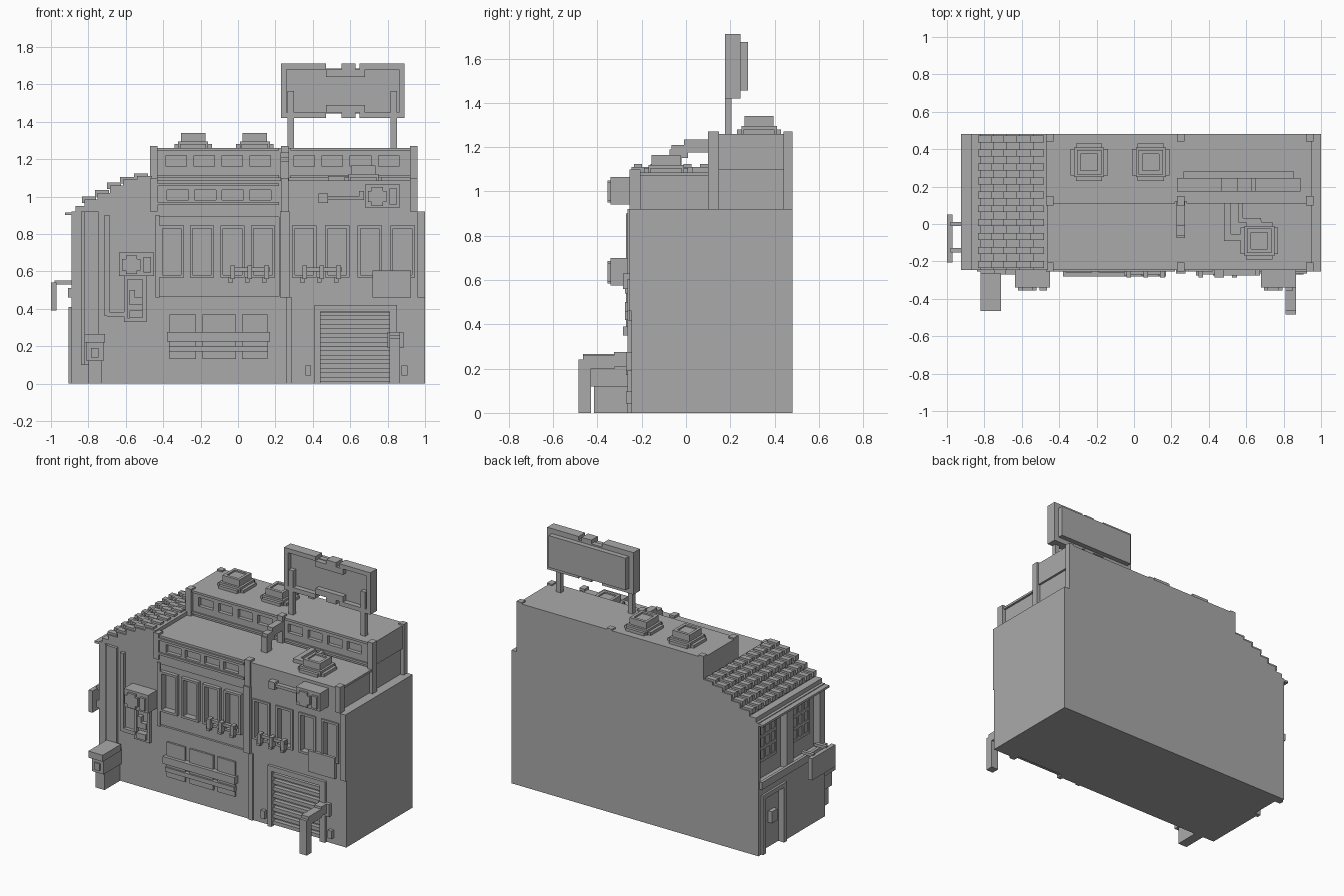
import bpy, bmesh

cube = bpy.data.objects.get("Cube")
if cube:
    bpy.data.objects.remove(cube, do_unlink=True)

grey = bpy.data.materials.new("plain_grey")
grey.use_nodes = True
colour = (.4, .4, .4, 1)
grey.diffuse_color = colour
grey.node_tree.nodes["Principled BSDF"].inputs["Base Color"].default_value = colour

# Main planes of the building
FRONT, BACK, LEFT, RIGHT = -.245, .48, -.89, 1
EAVE, LOW_ROOF, HIGH_ROOF, MIDDLE = .92, 1.085, 1.26, .12


def build(name, parts):
    """One object made of boxes, each given as its x, y and z ranges."""
    bm = bmesh.new()
    for part in parts:
        for vert in bmesh.ops.create_cube(bm, size=1)["verts"]:
            vert.co = [max(ends) if c > 0 else min(ends) for c, ends in zip(vert.co, part)]
    mesh = bpy.data.meshes.new(name)
    bm.to_mesh(mesh)
    bm.free()
    mesh.materials.append(grey)
    obj = bpy.data.objects.new(name, mesh)
    bpy.context.collection.objects.link(obj)
    return obj


def cut(target, name, parts):
    cutter = build(name, parts)
    cutter.hide_render = cutter.hide_viewport = True
    modifier = target.modifiers.new(name, "BOOLEAN")
    modifier.operation, modifier.solver, modifier.object = "DIFFERENCE", "EXACT", cutter


def mid(centre, size):
    return (centre - size / 2, centre + size / 2)


def up(start, size):
    return (start, start + size)


def row(start, step, count):
    return [start + step * i for i in range(count)]


def plate(x, z, out=.02):
    """Box standing out from the front wall."""
    return (x, (FRONT - out, FRONT), z)


def recess(x, z, depth, wall=FRONT):
    return (x, (wall - .1, wall + depth), z)


def frame(x, z, y, bar):
    """Four bars round an upright rectangle."""
    (left, right), (low, high) = x, z
    inside = (left + bar, right - bar)
    return [(up(left, bar), y, z), (up(right, -bar), y, z),
            (inside, y, up(low, bar)), (inside, y, up(high, -bar))]


# Main walls with recesses for windows, shutter, side windows and door
walls = build("main_walls", [((LEFT, RIGHT), (FRONT, BACK), (0, EAVE))])
pane_centres = row(-.355, .163, 4) + row(.355, .175, 4)
shutter_x, shutter_z = (.44, .81), (0, .38)
side_bays, door_y = (.31, -.05), mid(.32, .2)
cut(walls, "panel_cutter", [recess((-.43, .22), (.465, .89), .015)])
cut(walls, "opening_cutter",
    [recess(mid(x, .1), (.58, .83), .035) for x in pane_centres]
    + [recess(shutter_x, (-.1, .38), .03)]
    + [((-1, LEFT + .05), mid(y, .29), (.49, .89)) for y in side_bays]
    + [((-1, LEFT + .03), door_y, (-.1, .38))])

# Window surrounds on the main front
surrounds = []
for x in pane_centres:
    surrounds += frame(mid(x, .13), (.566, .844), (FRONT - .01, FRONT + .02), .015)
build("window_surrounds", surrounds)

# Upper storey: lower front block, taller back block
block_x, cap_x = (-.46, .935), (-.47, .95)
front_block = build("front_upper_block", [(block_x, (FRONT, MIDDLE), (.9, LOW_ROOF - .01))])
cut(front_block, "front_clerestory_cutter",
    [recess(up(x, .115), (.98, 1.035), .025) for x in row(-.38, .147, 4)])
build("front_roof", [(cap_x, (FRONT, MIDDLE), (LOW_ROOF - .015, LOW_ROOF))])
build("back_lower_block", [(block_x, (MIDDLE + .01, BACK), (.9, 1.11))])
back_block = build("back_upper_block", [(cap_x, (MIDDLE, BACK), (1.1, HIGH_ROOF))])
cut(back_block, "back_clerestory_cutter",
    [recess(up(x, .11), (1.16, 1.22), .025, MIDDLE)
     for start in (-.385, .3) for x in row(start, .15, 4)])

# Trim rails above and below the clerestory windows
left_half, right_half = (-.43, .22), (.28, .93)
build("clerestory_trim",
      [(x, (MIDDLE - .01, MIDDLE), up(z, .015)) for x in (left_half, right_half) for z in (1.1, 1.245)]
      + [plate(left_half, up(z, .015), .01) for z in (.955, 1.055)])

# Posts at the corners and the middle of both roofs
posts = []
for x in (-.45, .25, .94):
    for y, depth, top in ((FRONT - .01, .05, 1.1), (MIDDLE - .02, .05, 1.27), (BACK, -.04, 1.27)):
        posts.append((mid(x, .04), up(y, depth), (EAVE, top)))
build("corner_posts", posts)
build("wall_strips", [plate(mid(.25, .05), (.46, EAVE)), plate(mid(.275, .03), (0, .46), .01),
                      plate((.96, RIGHT), (.46, EAVE), .01), plate(mid(-.43, .02), (.46, .9), .01)])
build("wall_plate", [plate((.72, .925), (.46, .605))])

# Stepped tiled roof on the left wing
steps = list(zip((-.925, -.87, -.82, -.75, -.685, -.615, -.54),
                 (.915, .95, .985, 1.02, 1.06, 1.09, 1.11)))
build("stepped_roof", [((x, -.46), (FRONT, BACK), (.9, z)) for x, z in steps])
build("roof_tiles", [(up(x - .015, .075), up(y, .037), (z - .02, z + .014))
                     for x, z in steps[2:] for y in row(FRONT + .01, .0745, 10)])

# Left side: ledge, window grids and door
build("side_ledge", [((LEFT - .02, LEFT), (FRONT, BACK - .01), (.46, .51))])
grids = []
for bay in side_bays:
    depth = up(LEFT + .045, .025)
    grids += [(depth, mid(y, .02), (.6, .87)) for y in row(bay - .09, .06, 4)]
    grids += [(depth, mid(bay, .2), mid(z, .02)) for z in row(.61, .083, 4)]
build("side_window_grids", grids)
jamb = (LEFT - .015, LEFT)
build("side_door_frame", [(jamb, up(door_y[0], -.03), (0, .41)), (jamb, up(door_y[1], .03), (0, .41)),
                          (jamb, door_y, (.38, .41))])
build("side_door_box", [(up(LEFT, .04), mid(.3, .06), mid(.21, .08))])

# Hanging board on the left side
build("side_sign", [(up(-1, .03), (-.205, .05), (.39, .54))])
build("side_sign_arms", [((-.98, LEFT), mid(y, .024), mid(.54, .02)) for y in (-.14, 0)])

# Billboard with a notched frame, mirrored about its middle
board_x, board_z, half_width, half_height = .56, 1.565, .33, .145
board_y = (.175, .245)
board = []
for side in (-1, 1):
    edge = board_z + side * half_height
    lip, bar = up(edge, -side * .03), up(edge - side * .03, -side * .04)
    board += [(up(board_x + side * half_width, -side * .03), board_y, mid(board_z, .29)),
              (mid(board_x + .015, .21), board_y, bar),
              (mid(board_x + .03, .075), board_y, lip)]
    board += [(up(board_x + s * half_width, -s * .24), board_y, lip) for s in (-1, 1)]
build("billboard_frame", board)
build("billboard_panel", [(mid(board_x, .6), (.21, .245), mid(board_z, .24)),
                          (mid(board_x, .59), (.24, .28), mid(board_z, .22))])
build("billboard_posts", [(up(x, .035), up(.175, .03), (HIGH_ROOF, board_z)) for x in (.265, .815)])


def vent(name, x, y, z):
    """Stacked roof vent with a rimmed cap."""
    def tier(width, depth, low, high):
        return (mid(x, width), mid(y, depth), (z + low, z + high))
    rim = up(z + .035, .045)
    parts = [tier(.2, .14, 0, .02), tier(.14, .2, 0, .02), tier(.16, .16, 0, .035), tier(.11, .11, .03, .07)]
    for s in (-.055, .055):
        parts += [(mid(x + s, .02), mid(y, .13), rim), (mid(x, .09), mid(y + s, .02), rim)]
    build(name, parts)


vent("roof_vent_left", -.24, .33, HIGH_ROOF)
vent("roof_vent_middle", .09, .33, HIGH_ROOF)
vent("roof_vent_front", .67, -.09, LOW_ROOF)

# Duct and pipes on the front roof
duct_x, pipe_z = mid(.25, .045), up(LOW_ROOF, .025)
build("arched_duct", [(duct_x, (-.01, MIDDLE), (1.175, 1.235)), (duct_x, (-.065, .01), (1.15, 1.21)),
                      (duct_x, (-.075, -.02), (LOW_ROOF, 1.19))])
build("roof_pipes", [(mid(.5, .035), (-.09, MIDDLE), pipe_z), ((.5, .6), mid(-.07, .035), pipe_z),
                     (mid(.57, .025), (.03, MIDDLE), pipe_z), ((.56, .68), mid(.02, .025), pipe_z),
                     (mid(.67, .025), (-.01, .02), pipe_z)])


def cooling_unit(name, x, z):
    """Wall unit with a raised fan cross and a side grille."""
    fan_x, fan_z = x + .065, z + .06
    build(name, [plate(up(x, .185), up(z, .125), .095),
                 plate(mid(fan_x, .1), mid(fan_z, .06), .11),
                 plate(mid(fan_x, .06), mid(fan_z, .1), .11),
                 plate(up(x + .13, .04), mid(fan_z, .085), .11)])


cooling_unit("cooling_unit_left", -.635, .575)
cooling_unit("cooling_unit_right", .68, .94)
build("unit_pipe", [plate(mid(.455, .05), mid(.99, .05), .04), plate((.48, .66), mid(.99, .02), .03),
                    plate(mid(.66, .025), (.98, 1.03), .03)])

# Left front wall: pilaster, drain pipe and meter box
build("front_pilaster", [plate((-.82, -.745), (.1, EAVE)), plate((-.84, -.82), (.1, EAVE), .01)])
build("drain_pipe", [plate(mid(-.7, .025), (.36, .9), .025), plate((-.7, -.6), mid(.37, .025), .025)])
build("meter_box", frame((-.61, -.49), (.33, .575), (FRONT - .02, FRONT), .02)
      + [plate((-.58, -.51), mid(.37, .04), .04), plate(mid(-.565, .03), (.42, .5), .03),
         plate((-.55, -.51), (.42, .46), .03)])

# Letter post beside the left corner
build("letter_post", [plate(mid(-.765, .07), (0, .14), .17), plate(mid(-.765, .09), (.12, .23), .195),
                      (mid(-.765, .11), (-.465, -.265), (.22, .265)), plate(mid(-.765, .04), (.14, .19), .205)])

# Wall lamps under the windows
lamps = []
for start in (-.04, .345):
    lamps.append(plate(up(start, .21), (.6, .62), .025))
    for x in row(start, .09, 3):
        lamps += [plate(up(x, .025), (.56, .63), .04), plate(mid(x, .025), (.54, .57), .03)]
build("wall_lamps", lamps)

# Notice boards behind two rails
build("notice_boards", [plate(mid(x, width), (.13, .37), .013)
                        for x, width in ((-.295, .14), (-.1, .18), (.09, .135))])
build("notice_rails", [plate(mid(-.105, .55), mid(.25, .05), .035), plate(mid(-.105, .53), mid(.185, .03), .025)])

# Roller shutter with its frame, side blocks and hooked pipe
frame_y = (FRONT - .02, FRONT + .02)
build("shutter_frame", [((.41, .44), frame_y, (0, .42)), ((.81, .85), frame_y, (0, .42)),
                        (shutter_x, frame_y, (.385, .42))])
build("shutter_slats", [(shutter_x, (FRONT, FRONT + .04), up(z, .025)) for z in row(.01, .047, 8)])
build("shutter_blocks", [plate(up(x, .03), mid(.07, .055), .025) for x in (.36, .875)])
hook_x = (.81, .865)
build("hooked_pipe", [(hook_x, up(-.485, .055), (0, .24)), (hook_x, (-.465, -.32), (.2, .26)),
                      plate(hook_x, (.21, .275), .08), plate(mid(.843, .085), (.19, .275), .025)])
